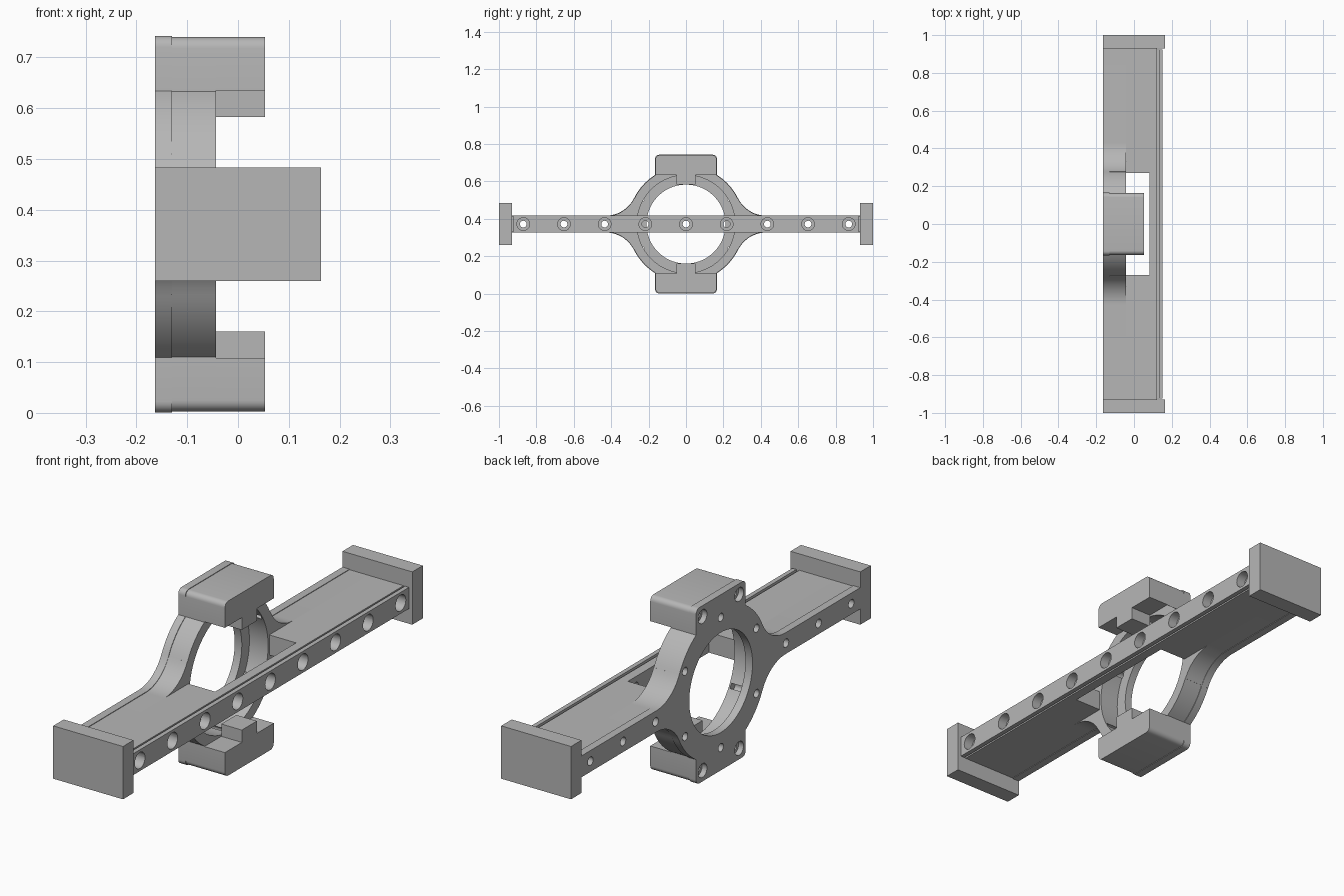
import bpy, bmesh
from math import sin, cos, pi, radians, acos, atan2
from mathutils import Matrix, Vector

if "Cube" in bpy.data.objects:
    bpy.data.objects.remove(bpy.data.objects["Cube"])

MID = 0.3715                 # height of the ring centre
BACK, STEP, RING = -0.163, -0.13, -0.043

grey = bpy.data.materials.new("machined_grey")
grey.use_nodes = True
colour = (0.47, 0.47, 0.47, 1)
grey.diffuse_color = colour
grey.node_tree.nodes["Principled BSDF"].inputs["Base Color"].default_value = colour


def finish(name, bm):
    bmesh.ops.recalc_face_normals(bm, faces=bm.faces)
    mesh = bpy.data.meshes.new(name)
    bm.to_mesh(mesh)
    bm.free()
    mesh.materials.append(grey)
    ob = bpy.data.objects.new(name, mesh)
    bpy.context.collection.objects.link(ob)
    return ob


def prism(name, outline, x0, x1):
    """Extrude a (y, z) outline along x; z is measured from MID."""
    bm = bmesh.new()
    face = bm.faces.new([bm.verts.new((x0, y, z + MID)) for y, z in outline])
    new = bmesh.ops.extrude_face_region(bm, geom=[face])["geom"]
    bmesh.ops.translate(bm, vec=(x1 - x0, 0, 0),
                        verts=[v for v in new if isinstance(v, bmesh.types.BMVert)])
    return finish(name, bm)


def box(name, x0, x1, y0, y1, z0, z1):
    return prism(name, [(y0, z0), (y1, z0), (y1, z1), (y0, z1)], x0, x1)


def cylinders(name, items, sides=32):
    """Cylinders along x from (y, z, radius, x0, x1) items."""
    bm = bmesh.new()
    for y, z, r, x0, x1 in items:
        place = Matrix.Translation(((x0 + x1) / 2, y, z + MID)) @ Matrix.Rotation(pi / 2, 4, 'Y')
        bmesh.ops.create_cone(bm, cap_ends=True, segments=sides, radius1=r, radius2=r,
                              depth=x1 - x0, matrix=place)
    ob = finish(name, bm)
    ob.hide_render = True
    return ob


def cut(ob, cutters):
    bpy.context.view_layer.objects.active = ob
    for c in cutters:
        mod = ob.modifiers.new("cut", 'BOOLEAN')
        mod.operation, mod.solver, mod.object = 'DIFFERENCE', 'EXACT', c
        bpy.ops.object.modifier_apply(modifier=mod.name)


def arc(cy, cz, r, a0, a1, n):
    return [(cy + r * cos(a0 + (a1 - a0) * i / n), cz + r * sin(a0 + (a1 - a0) * i / n))
            for i in range(n + 1)]


def block_corner(e, r=0.022):
    return arc(0.163 + e - r, 0.3685 + e - r, r, 0, pi / 2, 6)


def mirrored(q):
    """Complete a quarter outline across both axes."""
    return (q + [(-y, z) for y, z in reversed(q)] + [(-y, -z) for y, z in q]
            + [(y, -z) for y, z in reversed(q)])


def body_outline(e):
    """Bar flowing through a concave fillet into the ring, topped by the block."""
    h, R, yc, ring = 0.0425 + e, 0.17, 0.43, 0.308 + e
    a = atan2(h + R, yc)
    q = [(0.93, h)] + arc(yc, h + R, R, -pi / 2, -pi + a, 14)
    q += arc(0, 0, ring, a, acos((0.163 + e) / ring), 12)
    return mirrored(q + block_corner(e))


# Cutters
drill_items, sink_items = [], []
for i in range(-4, 5):
    y = i * 0.2175
    drill_items.append((y, 0, 0.018, -0.2 if abs(i) > 1 else 0, 0.2))
    sink_items.append((y, 0, 0.034, 0.11, 0.2))
for k in range(6):
    a = radians(30 + 60 * k)
    drill_items.append((0.275 * cos(a), 0.275 * sin(a), 0.017, -0.2, -0.05))
for sy in (-1, 1):
    for sz in (-1, 1):
        drill_items.append((sy * 0.122, sz * 0.325, 0.016, -0.2, -0.06))
        sink_items.append((sy * 0.122, sz * 0.325, 0.029, -0.2, -0.14))
drills = cylinders("drill_cutter", drill_items)
sinks = cylinders("counterbore_cutter", sink_items)
lip_bore = cylinders("lip_bore_cutter", [(0, 0, 0.211, -0.3, 0)], 96)
seat_bore = cylinders("seat_bore_cutter", [(0, 0, 0.262, -0.3, 0)], 96)
window = box("window_cutter", -0.1, 0.082, -0.27, 0.27, -0.2, 0.2)
window.hide_render = True

# Ring body: thin rear plate with the lip, deeper ring with the seat
rear_plate = prism("rear_plate", body_outline(0.0025), BACK, STEP)
cut(rear_plate, [lip_bore, drills, sinks])
ring_body = prism("ring_body", body_outline(0), STEP, RING)
cut(ring_body, [seat_bore, drills])

# Bar between the ring and the rail, with the central window
bar = box("bar", RING, 0.122, -0.93, 0.93, -0.0425, 0.0425)
cut(bar, [window, drills, sinks])

# Rail: narrow neck and wide head form the side grooves
rail_neck = box("rail_neck", 0.122, 0.132, -0.925, 0.925, -0.034, 0.034)
rail_head = box("rail_head", 0.132, 0.151, -0.925, 0.925, -0.045, 0.045)
for part in (rail_neck, rail_head):
    cut(part, [drills, sinks])
parts = [rear_plate, ring_body, bar, rail_neck, rail_head]

# Clamp blocks with a central tongue reaching towards the bore
for side, s in (("upper", 1), ("lower", -1)):
    q = [(0.05, 0.2115), (0.05, 0.2635), (0.163, 0.2635)] + block_corner(0)
    outline = [(y, s * z) for y, z in q + [(-y, z) for y, z in reversed(q)]]
    parts.append(prism(side + "_clamp_block", outline, RING, 0.053))

# End caps
for side, s in (("front", -1), ("back", 1)):
    y0, y1 = sorted((s * 0.93, s))
    parts.append(box(side + "_end_cap", BACK, 0.163, y0, y1, -0.1115, 0.1115))

for c in (drills, sinks, lip_bore, seat_bore, window):
    bpy.data.objects.remove(c)

bpy.ops.object.select_all(action='DESELECT')
for ob in parts:
    ob.select_set(True)
bpy.context.view_layer.objects.active = parts[0]
bpy.ops.object.shade_smooth_by_angle(angle=radians(25))
